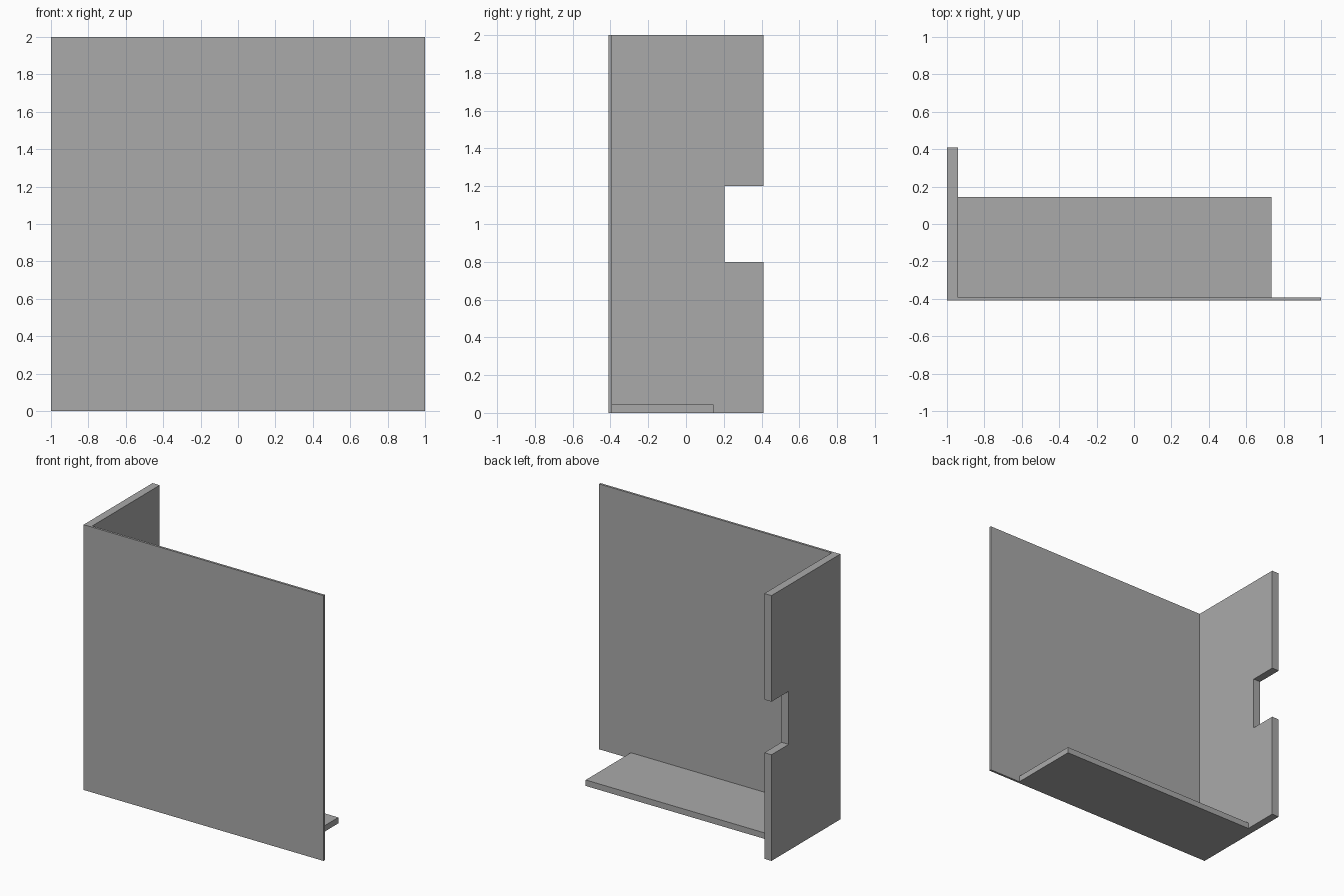
import bpy
import bmesh

cube = bpy.data.objects.get("Cube")
if cube:
    bpy.data.objects.remove(cube, do_unlink=True)

# Single plain grey
grey = bpy.data.materials.new("plain grey")
grey.use_nodes = True
colour = (0.4, 0.4, 0.4, 1)
grey.diffuse_color = colour
grey.node_tree.nodes["Principled BSDF"].inputs["Base Color"].default_value = colour

FRONT, BACK, HEIGHT = -0.41, 0.41, 2.0
WALL_INNER = -0.94


def extrude_side(name, profile, x0, x1):
    """Extrude a (y, z) outline along x from x0 to x1."""
    bm = bmesh.new()
    face = bm.faces.new([bm.verts.new((x0, y, z)) for y, z in profile])
    moved = bmesh.ops.extrude_face_region(bm, geom=[face])["geom"]
    verts = [g for g in moved if isinstance(g, bmesh.types.BMVert)]
    bmesh.ops.translate(bm, verts=verts, vec=(x1 - x0, 0, 0))
    bmesh.ops.recalc_face_normals(bm, faces=bm.faces)
    mesh = bpy.data.meshes.new(name)
    bm.to_mesh(mesh)
    bm.free()
    mesh.materials.append(grey)
    obj = bpy.data.objects.new(name, mesh)
    bpy.context.collection.objects.link(obj)
    return obj


def rectangle(y0, y1, z0, z1):
    return [(y0, z0), (y1, z0), (y1, z1), (y0, z1)]


# Thick side wall with a square notch in its back edge
notch_y, notch_low, notch_high = 0.205, 0.8, 1.2
extrude_side("side_wall", [
    (FRONT, 0), (BACK, 0), (BACK, notch_low), (notch_y, notch_low),
    (notch_y, notch_high), (BACK, notch_high), (BACK, HEIGHT), (FRONT, HEIGHT),
], -1, WALL_INNER)

# Thin front panel
panel_back = -0.393
extrude_side("front_panel", rectangle(FRONT, panel_back, 0, HEIGHT), WALL_INNER, 1)

# Low shelf behind the panel
extrude_side("bottom_shelf", rectangle(panel_back, 0.145, 0, 0.045), WALL_INNER, 0.735)
